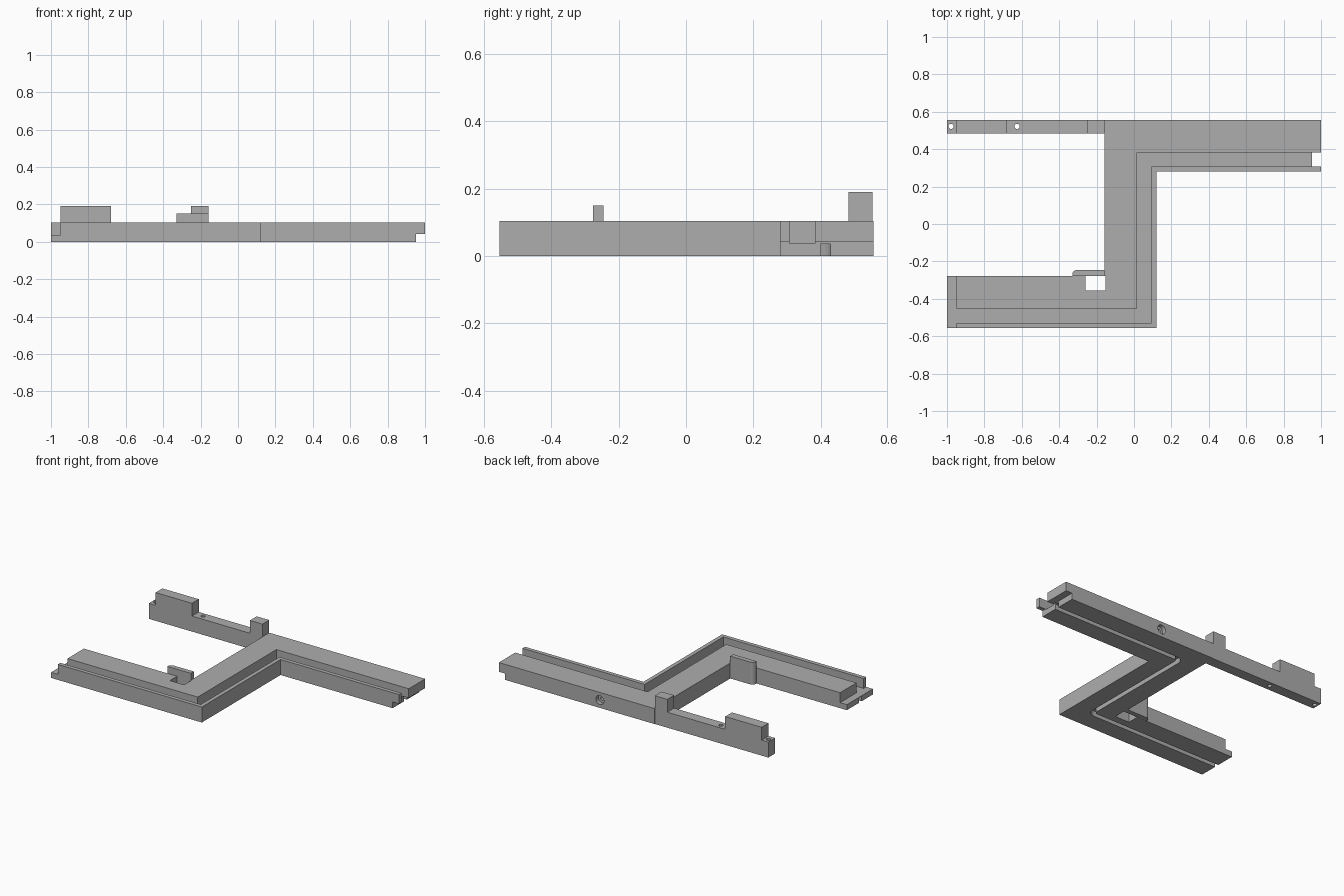
import bpy, bmesh, math
from mathutils import Vector, Matrix

if "Cube" in bpy.data.objects:
    bpy.data.objects.remove(bpy.data.objects["Cube"], do_unlink=True)

TOP, FLOOR, NOTCH, BLOCK = 0.104, 0.037, 0.042, 0.19
WIDTH, BACK, RAIL_FRONT = 0.277, 0.555, 0.483

grey = bpy.data.materials.new("plain grey")
grey.use_nodes = True
colour = (0.42, 0.42, 0.42, 1)
grey.diffuse_color = colour
grey.node_tree.nodes["Principled BSDF"].inputs["Base Color"].default_value = colour


def make(name, bm):
    bmesh.ops.recalc_face_normals(bm, faces=bm.faces)
    mesh = bpy.data.meshes.new(name)
    bm.to_mesh(mesh)
    bm.free()
    mesh.materials.append(grey)
    obj = bpy.data.objects.new(name, mesh)
    bpy.context.collection.objects.link(obj)
    return obj


def prism(name, outline, low, high, upright=False):
    """Extrude an outline along z, or an x-z outline along y."""
    bm = bmesh.new()
    place = (lambda a, b: (a, low, b)) if upright else (lambda a, b: (a, b, low))
    face = bm.faces.new([bm.verts.new(place(a, b)) for a, b in outline])
    ext = bmesh.ops.extrude_face_region(bm, geom=[face])["geom"]
    verts = [v for v in ext if isinstance(v, bmesh.types.BMVert)]
    shift = (0, high - low, 0) if upright else (0, 0, high - low)
    bmesh.ops.translate(bm, verts=verts, vec=shift)
    return make(name, bm)


def box(name, x0, x1, y0, y1, z0, z1):
    return prism(name, [(x0, y0), (x1, y0), (x1, y1), (x0, y1)], z0, z1)


def drill(name, centre, radius, depth, axis="Z"):
    bm = bmesh.new()
    turn = Matrix.Rotation(math.pi / 2, 4, "X") if axis == "Y" else Matrix()
    bmesh.ops.create_cone(bm, cap_ends=True, segments=24, radius1=radius, radius2=radius,
                          depth=depth, matrix=Matrix.Translation(centre) @ turn)
    return make(name, bm)


def fillet(before, corner, after, radius, steps=6):
    """Quarter-round a square corner."""
    if radius == 0:
        return [corner]
    p = Vector(corner)
    u, v = (Vector(before) - p).normalized(), (Vector(after) - p).normalized()
    c = p + (u + v) * radius
    angles = [math.pi / 2 * i / steps for i in range(steps + 1)]
    return [tuple(c - (v * math.cos(t) + u * math.sin(t)) * radius) for t in angles]


def z_path(inset, end, low_radius=0, high_radius=0):
    """The Z-shaped front edge, moved inwards by inset."""
    x, low, high = 0.12 - inset, -BACK + inset, 0.28 + inset
    a, b, c, d = (-end, low), (x, low), (x, high), (end, high)
    return [a] + fillet(a, b, c, low_radius) + fillet(b, c, d, high_radius) + [d]


def z_band(name, near, far, z0, z1, end=1.0, tight=0, wide=0):
    outline = z_path(near, end, wide, tight) + z_path(far, end, tight, wide)[::-1]
    return prism(name, outline, z0, z1)


def cut(obj, cutters):
    for cutter in cutters:
        cutter.hide_render = True
        mod = obj.modifiers.new("cut", "BOOLEAN")
        mod.operation, mod.solver, mod.object = "DIFFERENCE", "EXACT", cutter
    bpy.context.view_layer.update()
    evaluated = obj.evaluated_get(bpy.context.evaluated_depsgraph_get())
    mesh = bpy.data.meshes.new_from_object(evaluated)
    obj.modifiers.clear()
    obj.data = mesh
    for cutter in cutters:
        bpy.data.objects.remove(cutter, do_unlink=True)


# Z-shaped frame with a channel above, a cable slot below and lap-joint ends
frame = z_band("frame", 0, WIDTH, 0, TOP)
cut(frame, [
    z_band("channel_cutter", 0.027, 0.103, FLOOR, 0.2, end=1.02),
    z_band("slot_cutter", 0.12, 0.15, -0.02, 0.036, end=1.02, tight=0.02, wide=0.05),
    box("left_lap_cutter", 0.953, 1.02, 0.25, 0.6, -0.02, NOTCH),
    box("right_lap_cutter", -1.02, -0.95, -0.6, -0.25, FLOOR, 0.2),
    box("window_cutter", -0.258, -0.152, -0.355, -0.277, -0.02, 0.2),
    drill("screw_head_cutter", (0.25, BACK, 0.052), 0.03, 0.05, "Y"),
    drill("screw_shaft_cutter", (0.25, BACK, 0.052), 0.013, 0.2, "Y"),
])

# Back rail with two raised blocks and two vertical pin holes
x_in = 0.12 - WIDTH
rail = prism("back_rail", [
    (-1, 0), (x_in, 0), (x_in, BLOCK), (-0.25, BLOCK), (-0.25, TOP), (-0.68, TOP),
    (-0.68, BLOCK), (-0.95, BLOCK), (-0.95, TOP), (-1, TOP)], RAIL_FRONT, BACK, upright=True)
cut(rail, [drill("pin_cutter", (x, 0.522, 0.05), 0.014, 0.3) for x in (-0.978, -0.625)])

# Upright clip plate with one rounded corner, closing the window
corner = fillet((x_in, -0.245), (-0.33, -0.245), (-0.33, -0.277), 0.026)
prism("clip_plate", corner + [(-0.33, -0.277), (x_in, -0.277), (x_in, -0.245)], 0, 0.15)
